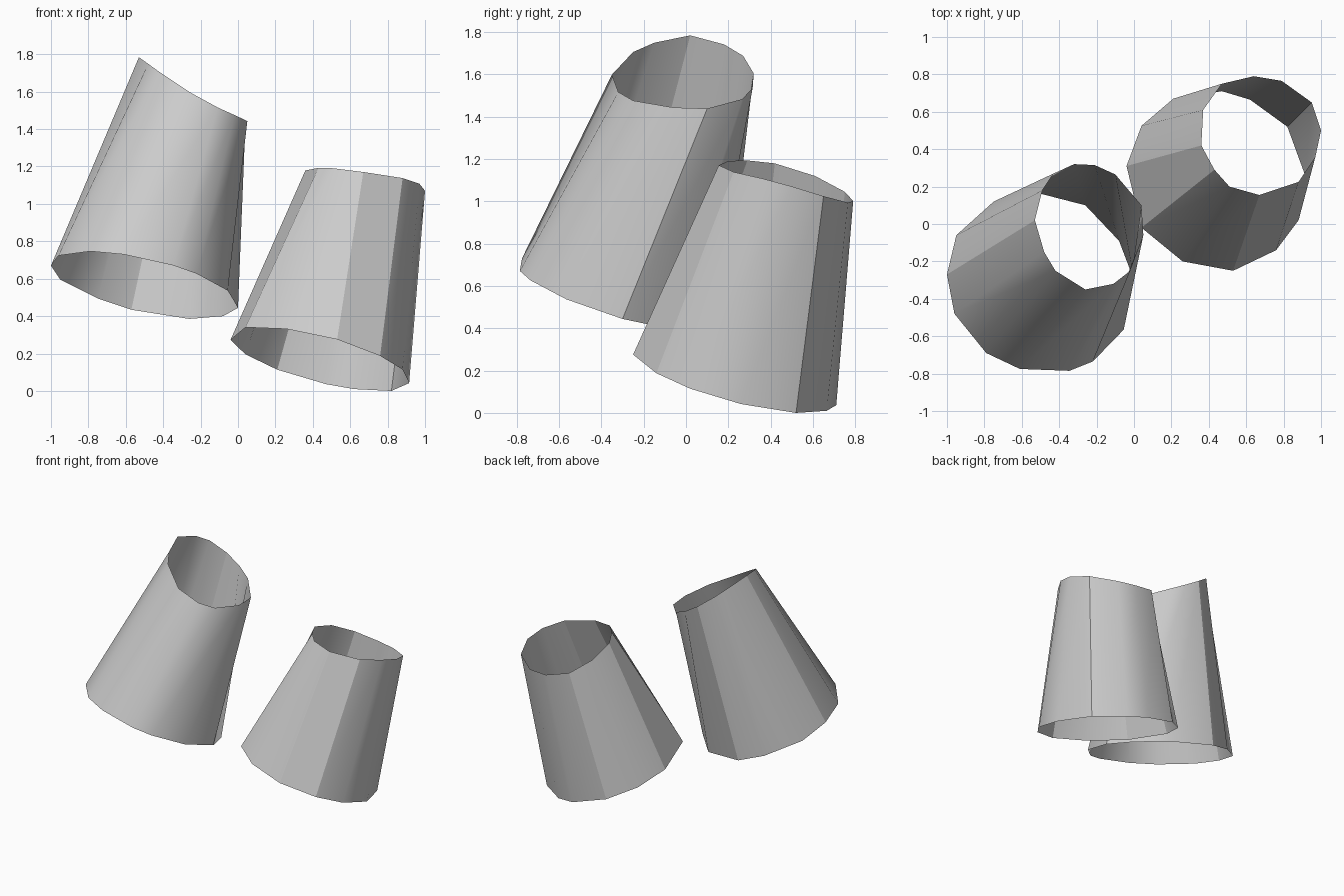
import bpy
import bmesh
import math

default_cube = bpy.data.objects.get("Cube")
if default_cube:
    bpy.data.objects.remove(default_cube, do_unlink=True)

# One plain grey for both sleeves
grey = bpy.data.materials.new("light_grey")
grey.use_nodes = True
shade = (0.6, 0.6, 0.6, 1.0)
grey.diffuse_color = shade
grey.node_tree.nodes["Principled BSDF"].inputs["Base Color"].default_value = shade


def make_sleeve(name, lower_outline, lower_height, upper_outline, upper_height):
    """Loft an open thin wall between two rims.

    Each rim is a counter-clockwise plan outline, lifted by a height function.
    """
    bm = bmesh.new()
    lower = [bm.verts.new((x, y, lower_height(x, y))) for x, y in lower_outline]
    upper = [bm.verts.new((x, y, upper_height(x, y))) for x, y in upper_outline]
    count = len(lower)
    for i in range(count):
        j = (i + 1) % count
        bm.faces.new((lower[i], lower[j], upper[j], upper[i]))

    mesh = bpy.data.meshes.new(name)
    bm.to_mesh(mesh)
    bm.free()
    mesh.materials.append(grey)

    sleeve = bpy.data.objects.new(name, mesh)
    bpy.context.collection.objects.link(sleeve)
    bpy.ops.object.select_all(action="DESELECT")
    sleeve.select_set(True)
    bpy.context.view_layer.objects.active = sleeve
    bpy.ops.object.shade_smooth_by_angle(angle=math.radians(30))
    return sleeve


# Right sleeve: flat slanted hem, upper opening dips in a curve towards +x
right_hem = [(-1, -.27), (-.96, -.48), (-.79, -.69), (-.61, -.775), (-.345, -.785),
             (-.22, -.735), (-.055, -.565), (0, -.3), (-.08, -.09), (-.26, .1),
             (-.57, .18), (-.75, .12), (-.95, -.06)]
right_opening = [(-.53, .02), (-.48, -.15), (-.42, -.25), (-.26, -.35), (-.11, -.32),
                 (-.02, -.25), (.05, -.06), (.04, .1), (-.1, .265), (-.21, .315),
                 (-.32, .32), (-.43, .27), (-.49, .18)]


def right_hem_height(x, y):
    return .67 - .235 * (x + 1) - .3 * (y + .27)


def right_opening_height(x, y):
    inset = .05 - x
    return 1.44 + .293 * inset + .52 * inset ** 2 - .05 * y


make_sleeve("right_sleeve", right_hem, right_hem_height,
            right_opening, right_opening_height)

# Left sleeve: flat slanted hem, upper opening gently arched along y
left_hem = [(-.04, .31), (.04, -.02), (.26, -.2), (.53, -.25), (.76, -.14), (.88, .02),
            (.915, .26), (.82, .52), (.62, .665), (.47, .71), (.21, .67), (.04, .525)]
left_opening = [(.36, .42), (.43, .29), (.51, .2), (.67, .155), (.88, .225), (.97, .36),
                (1, .5), (.95, .65), (.79, .765), (.64, .79), (.47, .75), (.37, .61)]


def left_hem_height(x, y):
    return max(0, .273 - .256 * (x + .04) - .265 * (y - .31))


def left_opening_height(x, y):
    arch = .39 * (y - .475) ** 2
    return 1.18 - .137 * (x - .36) - .275 * (y - .42) - arch


make_sleeve("left_sleeve", left_hem, left_hem_height,
            left_opening, left_opening_height)
